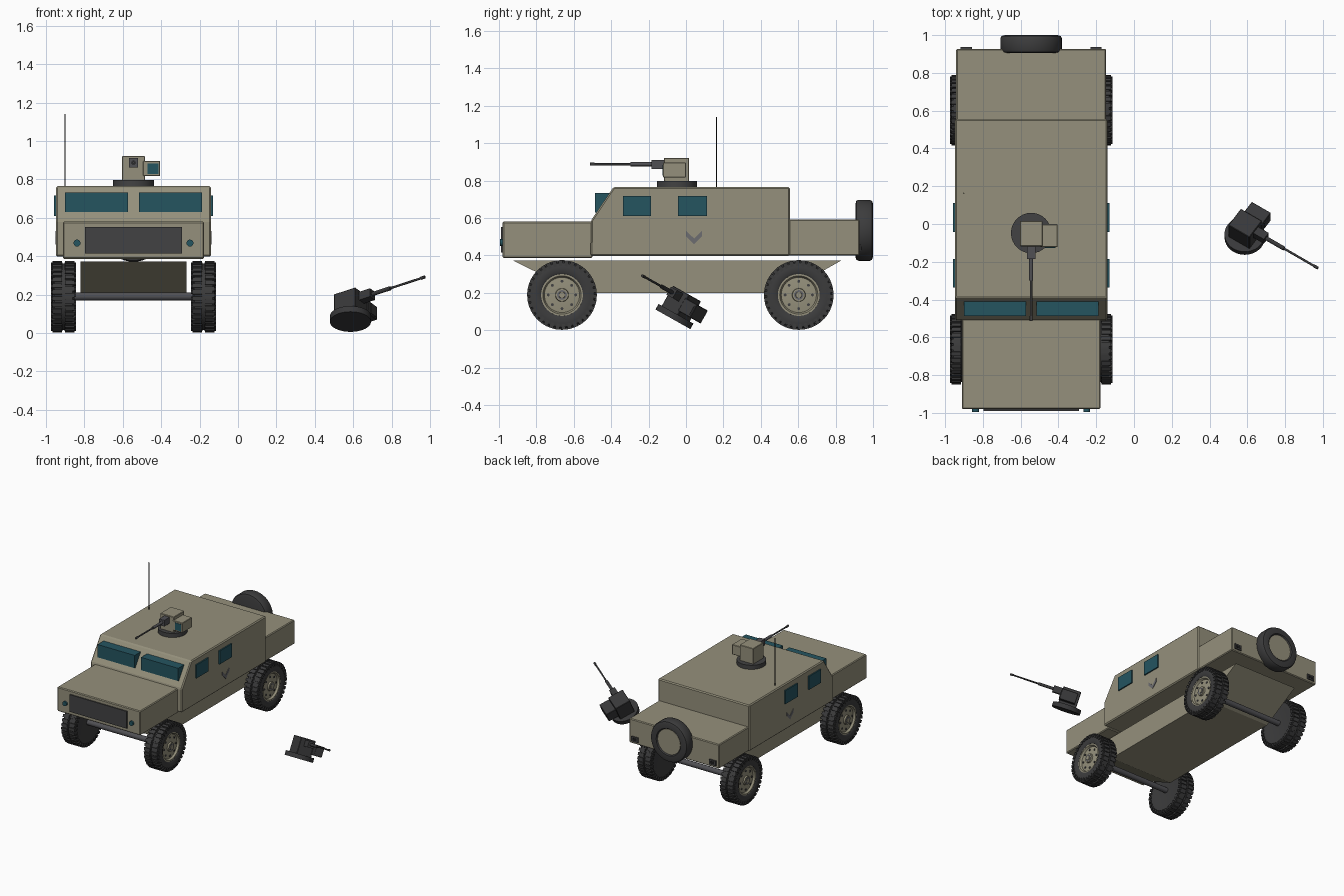
import bpy, bmesh, math
from mathutils import Matrix, Vector

if "Cube" in bpy.data.objects:
    bpy.data.objects.remove(bpy.data.objects["Cube"])

CX = -0.5445  # vehicle centre line
I4 = Matrix.Identity(4)


def material(name, r, g, b):
    m = bpy.data.materials.new(name)
    m.diffuse_color = (r, g, b, 1)
    m.use_nodes = True
    m.node_tree.nodes["Principled BSDF"].inputs["Base Color"].default_value = m.diffuse_color
    return m


OLIVE = material("olive_paint", 0.30, 0.28, 0.20)
GLASS = material("teal_glass", 0.018, 0.09, 0.118)
RUBBER = material("tyre_rubber", 0.045, 0.045, 0.046)
DARK = material("dark_metal", 0.055, 0.055, 0.056)
GREY = material("grey_metal", 0.08, 0.08, 0.088)
MARK = material("marking_grey", 0.15, 0.15, 0.16)
BLACK = material("black", 0.012, 0.012, 0.012)
BURNT = material("burnt_metal", 0.04, 0.04, 0.042)


def finish(name, bm, mat, matrix=I4, bevel=0, smooth=False):
    bmesh.ops.recalc_face_normals(bm, faces=bm.faces[:])
    me = bpy.data.meshes.new(name)
    bm.to_mesh(me)
    bm.free()
    me.materials.append(mat)
    ob = bpy.data.objects.new(name, me)
    bpy.context.collection.objects.link(ob)
    ob.matrix_world = matrix
    if bevel:
        mod = ob.modifiers.new("soft_edges", "BEVEL")
        mod.width = bevel
        mod.segments = 1
    if smooth:
        bpy.ops.object.select_all(action="DESELECT")
        ob.select_set(True)
        bpy.context.view_layer.objects.active = ob
        bpy.ops.object.shade_smooth_by_angle(angle=math.radians(35))
    return ob


def add_box(bm, lo, hi, turn=I4):
    lo, hi = Vector(lo), Vector(hi)
    m = Matrix.Translation((lo + hi) / 2) @ Matrix.Diagonal((*(hi - lo), 1))
    bmesh.ops.create_cube(bm, size=1, matrix=turn @ m)


def box(name, lo, hi, mat, matrix=I4, bevel=0):
    bm = bmesh.new()
    add_box(bm, lo, hi)
    return finish(name, bm, mat, matrix, bevel)


def rod(name, a, b, r, mat, matrix=I4, seg=24):
    a, b = Vector(a), Vector(b)
    bm = bmesh.new()
    m = Matrix.Translation((a + b) / 2) @ (b - a).to_track_quat("Z", "Y").to_matrix().to_4x4()
    bmesh.ops.create_cone(bm, cap_ends=True, segments=seg, radius1=r, radius2=r,
                          depth=(b - a).length, matrix=m)
    return finish(name, bm, mat, matrix, smooth=True)


def extrude(name, yz, x0, x1, mat, bevel=0):
    bm = bmesh.new()
    f = bm.faces.new([bm.verts.new((x0, y, z)) for y, z in yz])
    out = bmesh.ops.extrude_face_region(bm, geom=[f])
    bmesh.ops.translate(bm, vec=(x1 - x0, 0, 0),
                        verts=[v for v in out["geom"] if isinstance(v, bmesh.types.BMVert)])
    return finish(name, bm, mat, bevel=bevel)


def lathe(name, profile, mat, matrix, seg=40):
    # profile is (radius, offset along local x)
    bm = bmesh.new()
    vs = [bm.verts.new((x, 0, r)) for r, x in profile]
    es = [bm.edges.new(p) for p in zip(vs, vs[1:])]
    bmesh.ops.spin(bm, geom=vs + es, cent=(0, 0, 0), axis=(1, 0, 0),
                   angle=math.tau, steps=seg)
    bmesh.ops.remove_doubles(bm, verts=bm.verts[:], dist=0.0004)
    return finish(name, bm, mat, matrix, smooth=True)


# Body shell
box("hood", (CX - 0.367, -0.98, 0.386), (CX + 0.367, -0.50, 0.58), OLIVE, bevel=0.006)
extrude("cabin", [(-0.51, 0.397), (0.556, 0.397), (0.556, 0.765), (-0.388, 0.765), (-0.508, 0.586)],
        CX - 0.404, CX + 0.404, OLIVE, bevel=0.008)
box("rear_deck", (CX - 0.397, 0.54, 0.399), (CX + 0.397, 0.927, 0.592), OLIVE, bevel=0.006)
extrude("chassis", [(-0.925, 0.372), (-0.57, 0.198), (0.52, 0.198), (0.83, 0.372)],
        CX - 0.277, CX + 0.277, OLIVE)

# Front grille and lamps
box("grille", (CX - 0.253, -0.989, 0.415), (CX + 0.253, -0.978, 0.552), DARK)
for s in (-1, 1):
    side = "left" if s < 0 else "right"
    x = CX + s * 0.294
    rod("headlight_" + side, (x, -0.975, 0.468), (x, -0.994, 0.468), 0.018, GLASS)
    x = CX + s * 0.343
    box("tail_light_" + side, (x - 0.03, 0.92, 0.418), (x + 0.03, 0.936, 0.458), DARK)
    x = CX + s * 0.192
    box("tail_light_lens_" + side, (CX + s * 0.343 - 0.017, 0.93, 0.428),
        (CX + s * 0.343 + 0.017, 0.938, 0.448), BLACK)
    # Windscreen block
    box("windscreen_" + side, (x - 0.164, -0.486, 0.63), (x + 0.164, -0.40, 0.732), GLASS)
    # Side windows
    for n, (y0, y1) in enumerate([(-0.337, -0.186), (-0.043, 0.111)]):
        box(f"side_window_{side}_{n}", (CX + s * 0.407 - 0.007, y0, 0.61),
            (CX + s * 0.407 + 0.007, y1, 0.717), GLASS)
    # Chevron marking
    extrude("chevron_" + side, [(0, 0.532), (0.043, 0.49), (0.086, 0.532),
                                (0.086, 0.503), (0.043, 0.46), (0, 0.503)],
            CX + s * 0.402, CX + s * 0.407, MARK)

# Road wheels and axles
TYRE = [(0, -0.05), (0.12, -0.052), (0.15, -0.058), (0.171, -0.056), (0.179, -0.046), (0.179, -0.006),
        (0.174, -0.005), (0.174, 0.005), (0.179, 0.006), (0.179, 0.046), (0.171, 0.056),
        (0.15, 0.060), (0.122, 0.060), (0.112, 0.054), (0.11, 0.02), (0, 0.02)]
RIM = [(0, 0.01), (0.112, 0.01), (0.113, 0.053), (0.102, 0.053), (0.094, 0.038),
       (0.05, 0.043), (0.036, 0.043), (0.034, 0.055), (0.018, 0.056), (0.016, 0.060), (0, 0.060)]


def wheel(label, y, s):
    base = Matrix.Translation((CX + s * 0.365, y, 0.188))
    flip = lambda pts: [(r, s * x) for r, x in pts]
    lathe("tyre_" + label, flip(TYRE), RUBBER, base)
    lathe("rim_" + label, flip(RIM), OLIVE, base)
    # Two staggered rows of tread blocks
    bm = bmesh.new()
    n = 34
    for row in (-1, 1):
        for i in range(n):
            turn = Matrix.Rotation(math.tau * (i + row * 0.25) / n, 4, "X")
            xs = sorted((row * 0.007, row * 0.058))
            add_box(bm, (xs[0], -0.0115, 0.168), (xs[1], 0.0115, 0.186), turn)
            xs = sorted((row * 0.045, row * 0.0645))
            add_box(bm, (xs[0], -0.008, 0.155), (xs[1], 0.008, 0.178), turn)
    finish("tread_" + label, bm, RUBBER, base)
    # Rim bolts and hub ring
    bm = bmesh.new()
    for i in range(8):
        m = Matrix.Rotation(math.tau * i / 8, 4, "X") @ Matrix.Translation((s * 0.041, 0, 0.073))
        bmesh.ops.create_cone(bm, cap_ends=True, segments=8, radius1=0.008, radius2=0.008,
                              depth=0.008, matrix=m @ Matrix.Rotation(math.pi / 2, 4, "Y"))
    finish("bolts_" + label, bm, DARK, base)
    lathe("hub_ring_" + label, flip([(0.017, 0.05), (0.026, 0.05), (0.026, 0.0575), (0.017, 0.0575),
                                     (0.017, 0.05)]), MARK, base, seg=24)


for end, y in (("front", -0.663), ("rear", 0.603)):
    rod("axle_" + end, (CX - 0.33, y, 0.19), (CX + 0.33, y, 0.19), 0.021, GREY)
    wheel(end + "_left", y, -1)
    wheel(end + "_right", y, 1)

# Spare wheel on the tail
spare = Matrix.Translation((CX, 0.9525, 0.534)) @ Matrix.Rotation(math.pi / 2, 4, "Z")
lathe("spare_tyre", [(0, -0.047), (0.14, -0.047), (0.157, -0.042), (0.163, -0.03), (0.163, 0.03),
                     (0.157, 0.042), (0.14, 0.0475), (0.108, 0.0475), (0.1, 0.035), (0, 0.035)],
      RUBBER, spare)
lathe("spare_hub", [(0, 0.02), (0.1, 0.02), (0.1, 0.04), (0, 0.04)], OLIVE, spare)

# Whip antenna
rod("antenna", (-0.901, 0.163, 0.76), (-0.901, 0.163, 1.14), 0.003, BLACK, seg=8)


# Gun turret, origin at the centre of the ring's underside, gun facing -y
def turret(label, m, body, ring, metal, glass, barrel):
    rod(label + "_ring", (0, 0, 0), (0, 0, 0.034), 0.107, ring, m, 32)
    box(label + "_housing", (-0.06, -0.07, 0.03), (0.06, 0.064, 0.157), body, m, 0.003)
    box(label + "_sight_box", (0.05, -0.075, 0.053), (0.139, 0.047, 0.132), body, m, 0.003)
    box(label + "_sight_lens", (0.074, -0.078, 0.064), (0.129, -0.07, 0.120), glass, m)
    box(label + "_gun_mount", (-0.023, -0.137, 0.098), (0.023, -0.06, 0.147), metal, m)
    rod(label + "_barrel_sleeve", (0, -0.25, 0.123), (0, -0.13, 0.123), 0.011, metal, m, 16)
    rod(label + "_barrel", (0, -0.46, 0.123), (0, -0.24, 0.123), 0.006, barrel, m, 12)
    rod(label + "_muzzle", (0, -0.465, 0.123), (0, -0.44, 0.123), 0.008, barrel, m, 12)


turret("roof_turret", Matrix.Translation((CX, -0.048, 0.764)), OLIVE, DARK, GREY, GLASS, DARK)

# Burnt turret lying on the ground
up = Vector((0, 0.49, 0.87)).normalized()
back = Vector((-0.83, 0.48, -0.27))
back = (back - up * back.dot(up)).normalized()
fallen = Matrix((back.cross(up), back, up)).transposed().to_4x4()
fallen.translation = (0.586, -0.07, 0.058)
turret("fallen_turret", fallen, BURNT, BURNT, BURNT, BURNT, BURNT)
